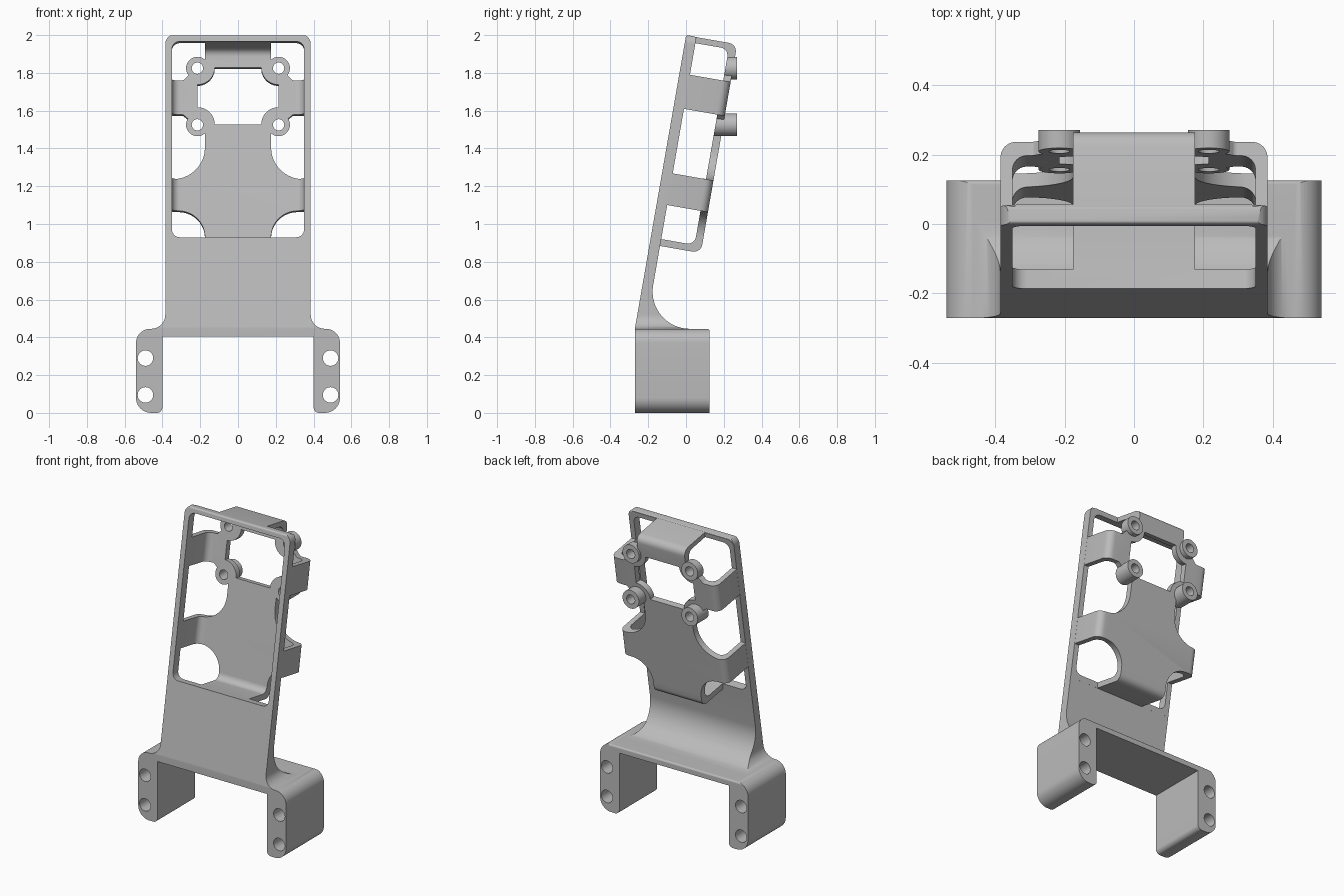
import bpy, bmesh, math
from mathutils import Vector

if "Cube" in bpy.data.objects:
    bpy.data.objects.remove(bpy.data.objects["Cube"])

grey = bpy.data.materials.new("plain grey")
grey.use_nodes = True
grey.diffuse_color = (0.5, 0.5, 0.5, 1)
grey.node_tree.nodes["Principled BSDF"].inputs["Base Color"].default_value = (0.5, 0.5, 0.5, 1)

# Leaning frame: "up" runs along the plate, "back" is its normal
LEAN = math.radians(9.9)
FOOT = Vector((0, -0.27, 0.45))
UP = Vector((0, math.sin(LEAN), math.cos(LEAN)))
BACK = Vector((0, math.cos(LEAN), -math.sin(LEAN)))


def front(a, b, d):
    return Vector((a, d, b))


def side(a, b, d):
    return Vector((d, a, b))


def tilt(a, b, d):
    return FOOT + Vector((a, 0, 0)) + UP * b + BACK * d


def rounded(corners, steps=10):
    """Outline from (a, b, radius) corners, with each corner filleted."""
    out = []
    n = len(corners)
    for i, c in enumerate(corners):
        p = Vector(c[:2])
        r = c[2] if len(c) > 2 else 0
        if r == 0:
            out.append(p)
            continue
        d1 = (Vector(corners[i - 1][:2]) - p).normalized()
        d2 = (Vector(corners[(i + 1) % n][:2]) - p).normalized()
        half = d1.angle(d2) / 2
        centre = p + (d1 + d2).normalized() * r / math.sin(half)
        s = p + d1 * r / math.tan(half) - centre
        e = p + d2 * r / math.tan(half) - centre
        begin = math.atan2(s.y, s.x)
        sweep = math.remainder(math.atan2(e.y, e.x) - begin, math.tau)
        for k in range(steps + 1):
            a = begin + sweep * k / steps
            out.append(centre + Vector((math.cos(a), math.sin(a))) * r)
    return out


def finish(name, bm):
    bm.normal_update()
    bmesh.ops.recalc_face_normals(bm, faces=bm.faces[:])
    if bm.calc_volume(signed=True) < 0:
        bmesh.ops.reverse_faces(bm, faces=bm.faces[:])
    mesh = bpy.data.meshes.new(name)
    bm.to_mesh(mesh)
    bm.free()
    mesh.materials.append(grey)
    ob = bpy.data.objects.new(name, mesh)
    bpy.context.collection.objects.link(ob)
    return ob


def prism(name, outline, frame, d0, d1):
    bm = bmesh.new()
    lo = [bm.verts.new(frame(p[0], p[1], d0)) for p in outline]
    hi = [bm.verts.new(frame(p[0], p[1], d1)) for p in outline]
    bm.faces.new(lo[::-1])
    bm.faces.new(hi)
    for i in range(len(lo)):
        bm.faces.new((lo[i - 1], lo[i], hi[i], hi[i - 1]))
    return finish(name, bm)


def soft_box(name, half, v0, v1, d0, d1, r):
    """Box in the leaning frame with all edges rounded."""
    bm = bmesh.new()
    bmesh.ops.create_cube(bm, size=1)
    for v in bm.verts:
        v.co = tilt(half * 2 * v.co.x, v0 + (v1 - v0) * (v.co.y + 0.5),
                    d0 + (d1 - d0) * (v.co.z + 0.5))
    bmesh.ops.reverse_faces(bm, faces=bm.faces[:])
    bm.normal_update()
    bmesh.ops.bevel(bm, geom=bm.edges[:], offset=r, segments=6, profile=0.5, affect='EDGES')
    return finish(name, bm)


def circle(x, z, r, n=32):
    return [(x + r * math.cos(math.tau * i / n), z + r * math.sin(math.tau * i / n))
            for i in range(n)]


def combine(ob, tool, op, keep=False):
    mod = ob.modifiers.new("combine", 'BOOLEAN')
    mod.operation, mod.object, mod.solver = op, tool, 'EXACT'
    bpy.context.view_layer.objects.active = ob
    bpy.ops.object.modifier_apply(modifier=mod.name)
    if not keep:
        bpy.data.objects.remove(tool)


# Forked base and flat plate: front outline crossed with side outline
half = [(0.4, 0.405), (0.4, 0, 0.03), (0.54, 0, 0.08), (0.54, 0.445, 0.075),
        (0.385, 0.445, 0.075), (0.385, 2.003, 0.05)]
whole = half + [(-c[0],) + c[1:] for c in reversed(half)]
bracket = prism("bracket", rounded(whole), front, -0.4, 0.4)

THICK, TOP = 0.055, 1.574
tip, tip_back = tilt(0, TOP, 0), tilt(0, TOP, THICK)
profile = rounded([(-0.27, -0.1), (0.125, -0.1), (0.125, 0.445, 0.012),
                   (-0.214, 0.445, 0.197), (tip_back.y, tip_back.z, 0.012),
                   (tip.y, tip.z, 0.012), (-0.27, 0.45)], 16)
combine(bracket, prism("side_outline", profile, side, -0.8, 0.8), 'INTERSECT')

# Holder shell behind the plate, hollowed through the front
combine(bracket, soft_box("shell", 0.3845, 0.45, 1.572, 0.005, 0.275, 0.045), 'UNION')
cavity = soft_box("cavity", 0.35, 0.487, 1.54, -0.15, 0.235, 0.042)
cavity.hide_render = True
combine(bracket, cavity, 'DIFFERENCE', keep=True)

# Openings that leave the strap arms
openings = [
    [(0.175, 0.4), (0.175, 0.67, 0.14), (0.6, 0.67), (0.6, 0.4)],
    [(0.6, 0.84), (0.175, 0.84, 0.17), (0.175, 1.1), (0.215, 1.12),
     (0.29, 1.187, 0.02), (0.6, 1.187)],
    [(0.6, 1.37), (0.29, 1.37, 0.02), (0.215, 1.45), (0.175, 1.48),
     (0.175, 1.7), (0.6, 1.7)],
]
for shape in openings:
    for s in (1, -1):
        outline = rounded([(s * c[0],) + c[1:] for c in shape])
        combine(bracket, prism("opening", outline, tilt, THICK + 0.001, 0.4), 'DIFFERENCE')

# Central window with a round notch left around each boss
BX, LOW, HIGH, NOTCH = 0.215, 1.135, 1.44, 0.092
window = []
for cx, cv, start in ((BX, LOW, 180), (BX, HIGH, 270), (-BX, HIGH, 0), (-BX, LOW, 90)):
    for k in range(11):
        a = math.radians(start - 9 * k)
        window.append((cx + NOTCH * math.cos(a), cv + NOTCH * math.sin(a)))
combine(bracket, prism("window", window, tilt, 0.2, 0.35), 'DIFFERENCE')

# Screw bosses, trimmed flush with the inside of the shell
spots = [(x, z) for x in (-BX, BX) for z in (1.525, 1.825)]
for x, z in spots:
    boss = prism("boss", circle(x, z, 0.06), front, 0.1, 0.27)
    combine(boss, cavity, 'DIFFERENCE', keep=True)
    combine(bracket, boss, 'UNION')
for x, z in spots:
    combine(bracket, prism("boss_hole", circle(x, z, 0.03), front, 0, 0.5), 'DIFFERENCE')
bpy.data.objects.remove(cavity)

# Mounting holes through the legs
for x in (-0.49, 0.49):
    for z in (0.095, 0.29):
        combine(bracket, prism("leg_hole", circle(x, z, 0.041), front, -0.5, 0.5), 'DIFFERENCE')

bpy.ops.object.select_all(action='DESELECT')
bracket.select_set(True)
bpy.context.view_layer.objects.active = bracket
bpy.ops.object.shade_smooth_by_angle(angle=math.radians(30))
